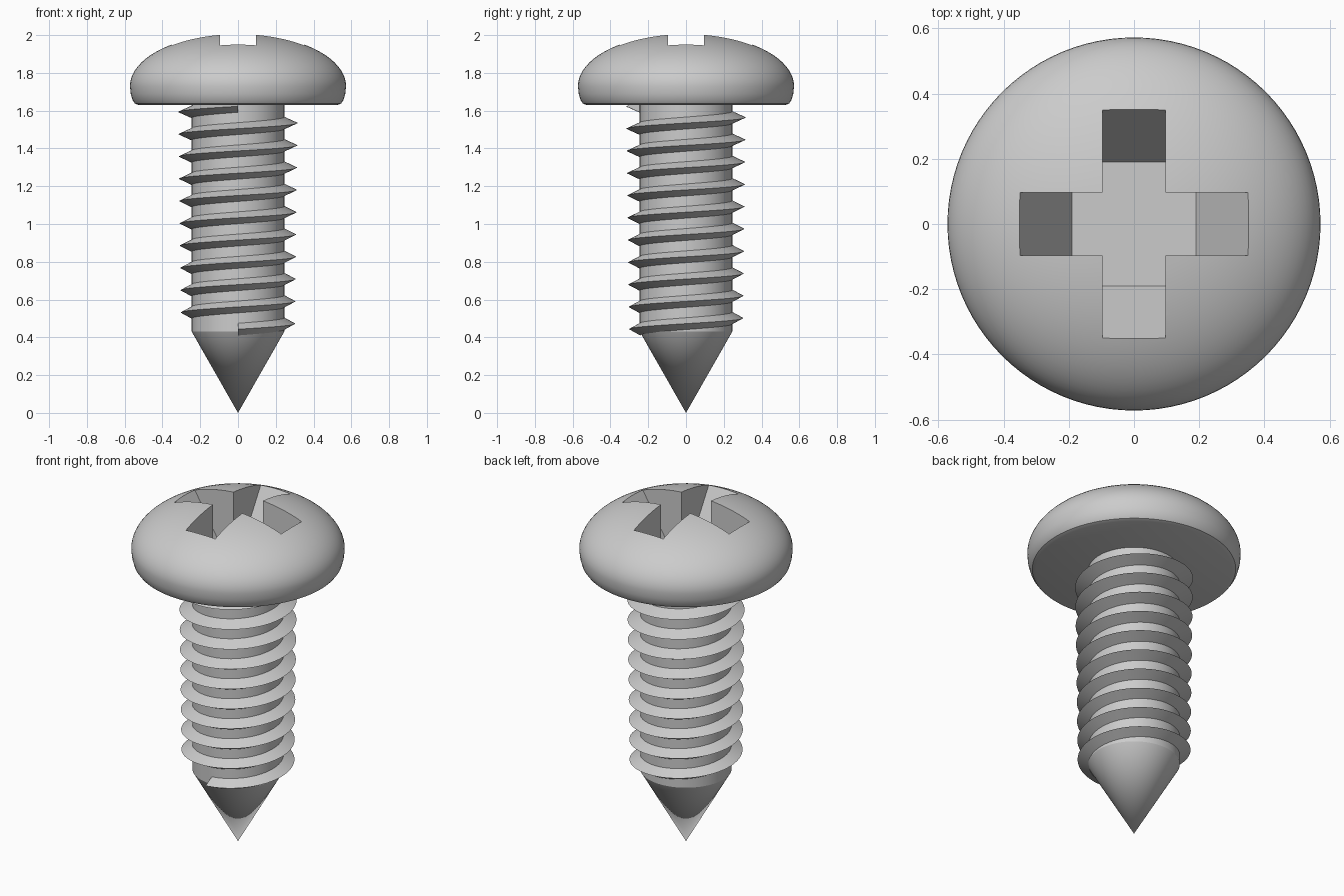
import bpy, bmesh, math

cube = bpy.data.objects.get("Cube")
if cube:
    bpy.data.objects.remove(cube)

# Single steel colour
steel = bpy.data.materials.new("grey steel")
steel.use_nodes = True
COLOUR = (0.6, 0.6, 0.6, 1)
steel.diffuse_color = COLOUR
steel.node_tree.nodes["Principled BSDF"].inputs["Base Color"].default_value = COLOUR


def make_object(name, bm):
    bmesh.ops.recalc_face_normals(bm, faces=bm.faces)
    mesh = bpy.data.meshes.new(name)
    bm.to_mesh(mesh)
    bm.free()
    mesh.materials.append(steel)
    obj = bpy.data.objects.new(name, mesh)
    bpy.context.collection.objects.link(obj)
    return obj


def activate(obj):
    bpy.ops.object.select_all(action='DESELECT')
    obj.select_set(True)
    bpy.context.view_layer.objects.active = obj


def smooth(obj, degrees=30):
    activate(obj)
    bpy.ops.object.shade_smooth_by_angle(angle=math.radians(degrees))


def lathe(name, profile, steps=96):
    """Spin (radius, z) points, both ends on the axis, around z."""
    bm = bmesh.new()
    verts = [bm.verts.new((r, 0, z)) for r, z in profile]
    edges = [bm.edges.new(pair) for pair in zip(verts, verts[1:])]
    bmesh.ops.spin(bm, geom=verts + edges, cent=(0, 0, 0), axis=(0, 0, 1),
                   angle=math.tau, steps=steps, use_duplicate=False)
    bmesh.ops.remove_doubles(bm, verts=bm.verts, dist=1e-5)
    return make_object(name, bm)


# Domed pan head with a rounded rim
HEAD_R, RIM_Z, DOME_H = 0.572, 1.73, 0.279
profile = [(0, 1.63), (0.525, 1.63), (0.545, 1.637), (0.558, 1.655), (0.568, 1.69)]
for i in range(20):
    a = math.pi / 2 * i / 20
    profile.append((HEAD_R * math.cos(a), RIM_Z + DOME_H * math.sin(a)))
profile.append((0, RIM_Z + DOME_H))
head = lathe("head", profile)

# Cross recess cutter: straight arm sides, sloping arm ends
W, FLOOR, FLOOR_R, MOUTH, MOUTH_R = 0.096, 1.68, 0.19, 1.95, 0.352
TOP = 2.1
TOP_R = FLOOR_R + (MOUTH_R - FLOOR_R) * (TOP - FLOOR) / (MOUTH - FLOOR)
bm = bmesh.new()
rings = []
for z, reach in ((FLOOR, FLOOR_R), (TOP, TOP_R)):
    ring = []
    for k in range(4):
        c, s = round(math.cos(k * math.pi / 2)), round(math.sin(k * math.pi / 2))
        for x, y in ((reach, -W), (reach, W), (W, W)):
            ring.append(bm.verts.new((x * c - y * s, x * s + y * c, z)))
    bm.faces.new(ring)
    rings.append(ring)
for i in range(12):
    j = (i + 1) % 12
    bm.faces.new((rings[0][i], rings[0][j], rings[1][j], rings[1][i]))
cutter = make_object("cross_recess_cutter", bm)
cutter.hide_render = True

cut = head.modifiers.new("cross recess", 'BOOLEAN')
cut.operation = 'DIFFERENCE'
cut.solver = 'EXACT'
cut.object = cutter
activate(head)
bpy.ops.object.modifier_apply(modifier=cut.name)
bpy.data.objects.remove(cutter)
smooth(head)

# Shank with a conical point
shank = lathe("shank_and_point", [(0, 0), (0.245, 0.43), (0.245, 1.64), (0, 1.64)])
smooth(shank, 25)

# Right-handed helical thread with a triangular section
TURNS, STEPS, PITCH, START_Z = 10, 72, 0.118, 0.443
bm = bmesh.new()
last = None
for i in range(TURNS * STEPS + 1):
    t = i / STEPS
    a = t * math.tau - math.pi / 2
    z = START_Z + PITCH * t
    crest = 0.302 + 0.0015 * t * 10 / TURNS
    section = [bm.verts.new((r * math.cos(a), r * math.sin(a), z + dz))
               for r, dz in ((0.242, -0.033), (crest, 0), (0.242, 0.033))]
    if last:
        for j in range(3):
            k = (j + 1) % 3
            bm.faces.new((last[j], last[k], section[k], section[j]))
    else:
        bm.faces.new(section)
    last = section
bm.faces.new(last)
thread = make_object("thread", bm)
smooth(thread)
